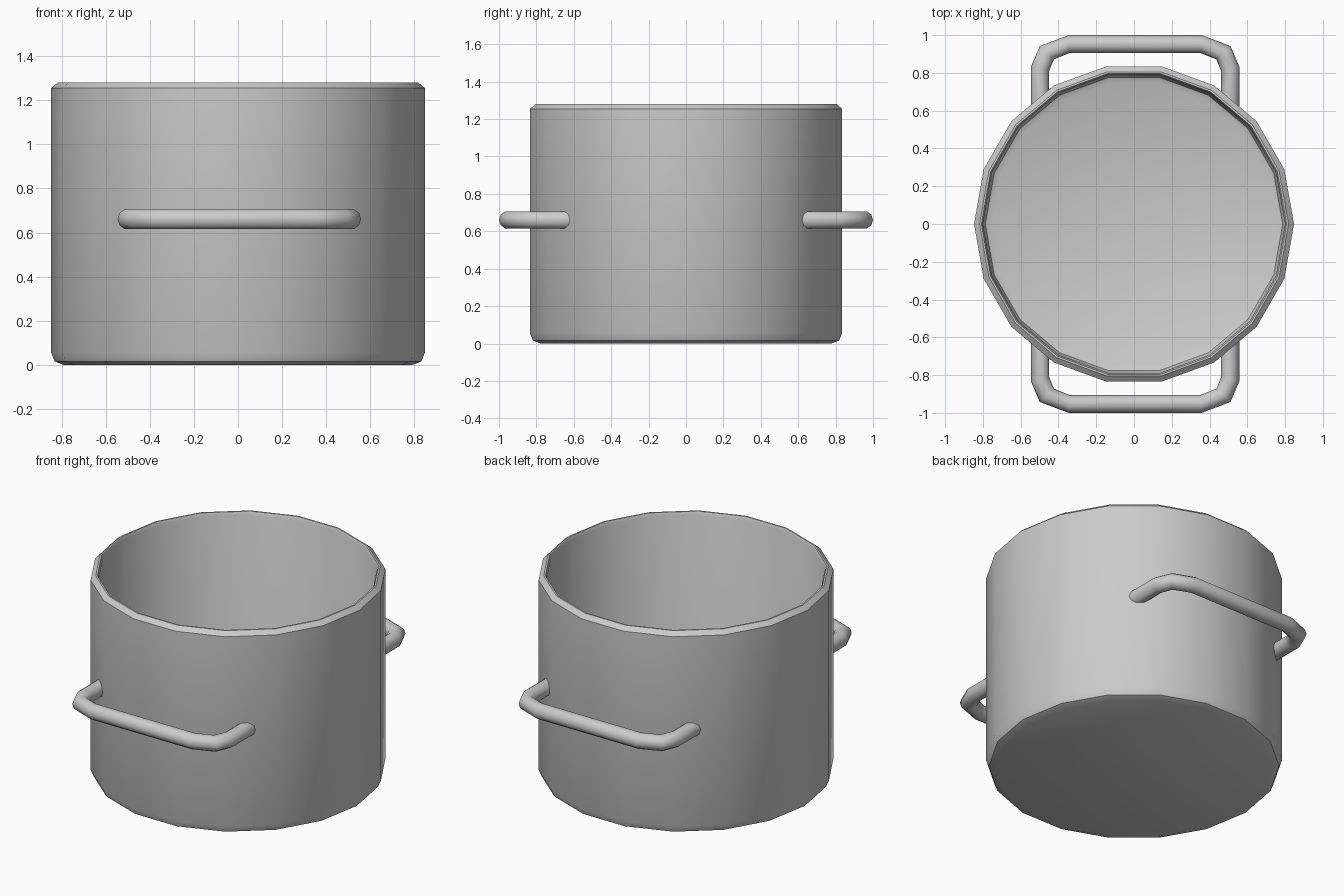
import bpy, bmesh
from math import cos, sin, pi, radians

if "Cube" in bpy.data.objects:
    bpy.data.objects.remove(bpy.data.objects["Cube"])


def finish(name, bm, angle):
    bmesh.ops.recalc_face_normals(bm, faces=bm.faces)
    mesh = bpy.data.meshes.new(name)
    bm.to_mesh(mesh)
    bm.free()
    ob = bpy.data.objects.new(name, mesh)
    bpy.context.collection.objects.link(ob)
    bpy.ops.object.select_all(action='DESELECT')
    ob.select_set(True)
    bpy.context.view_layer.objects.active = ob
    bpy.ops.object.shade_smooth_by_angle(angle=radians(angle))
    return ob


def loft(bm, rings):
    """Skin a list of equal rings and cap both ends."""
    vs = [[bm.verts.new(p) for p in ring] for ring in rings]
    n = len(vs[0])
    for a, b in zip(vs, vs[1:]):
        for i in range(n):
            j = (i + 1) % n
            bm.faces.new((a[i], a[j], b[j], b[i]))
    bm.faces.new(vs[0])
    bm.faces.new(vs[-1])


# Pot body: lathed 18-sided shell with bevelled base and rim (radius, height)
profile = [(0.79, 0.0), (0.831, 0.016), (0.847, 0.055),
           (0.847, 1.255), (0.818, 1.28), (0.808, 1.28),
           (0.80, 1.262), (0.80, 0.09), (0.787, 0.056), (0.755, 0.042)]
SIDES = 18
bm = bmesh.new()
loft(bm, [[(r * cos(2 * pi * i / SIDES), r * sin(2 * pi * i / SIDES), z)
           for i in range(SIDES)] for r, z in profile])
finish("pot_body", bm, 40)

# Handles: tube through inner/outer edge pairs, ends cut along the pot wall
half = [((0.455, 0.68), (0.552, 0.607)), ((0.455, 0.81), (0.552, 0.832)),
        ((0.43, 0.872), (0.505, 0.942)), ((0.347, 0.905), (0.352, 1.0))]
pairs = half + [((-a[0], a[1]), (-b[0], b[1])) for a, b in reversed(half)]
TUBE_SIDES, TUBE_R, HANDLE_Z, SHIFT_X = 10, 0.048, 0.661, 0.006


def handle(name, side):
    rings = []
    for (ix, iy), (ox, oy) in pairs:
        cx, cy, hx, hy = (ix + ox) / 2, (iy + oy) / 2, (ox - ix) / 2, (oy - iy) / 2
        angles = [2 * pi * k / TUBE_SIDES for k in range(TUBE_SIDES)]
        rings.append([(cx + hx * cos(t) + SHIFT_X, side * (cy + hy * cos(t)),
                       HANDLE_Z + TUBE_R * sin(t)) for t in angles])
    bm = bmesh.new()
    loft(bm, rings)
    finish(name, bm, 50)


handle("front_handle", -1)
handle("back_handle", 1)
